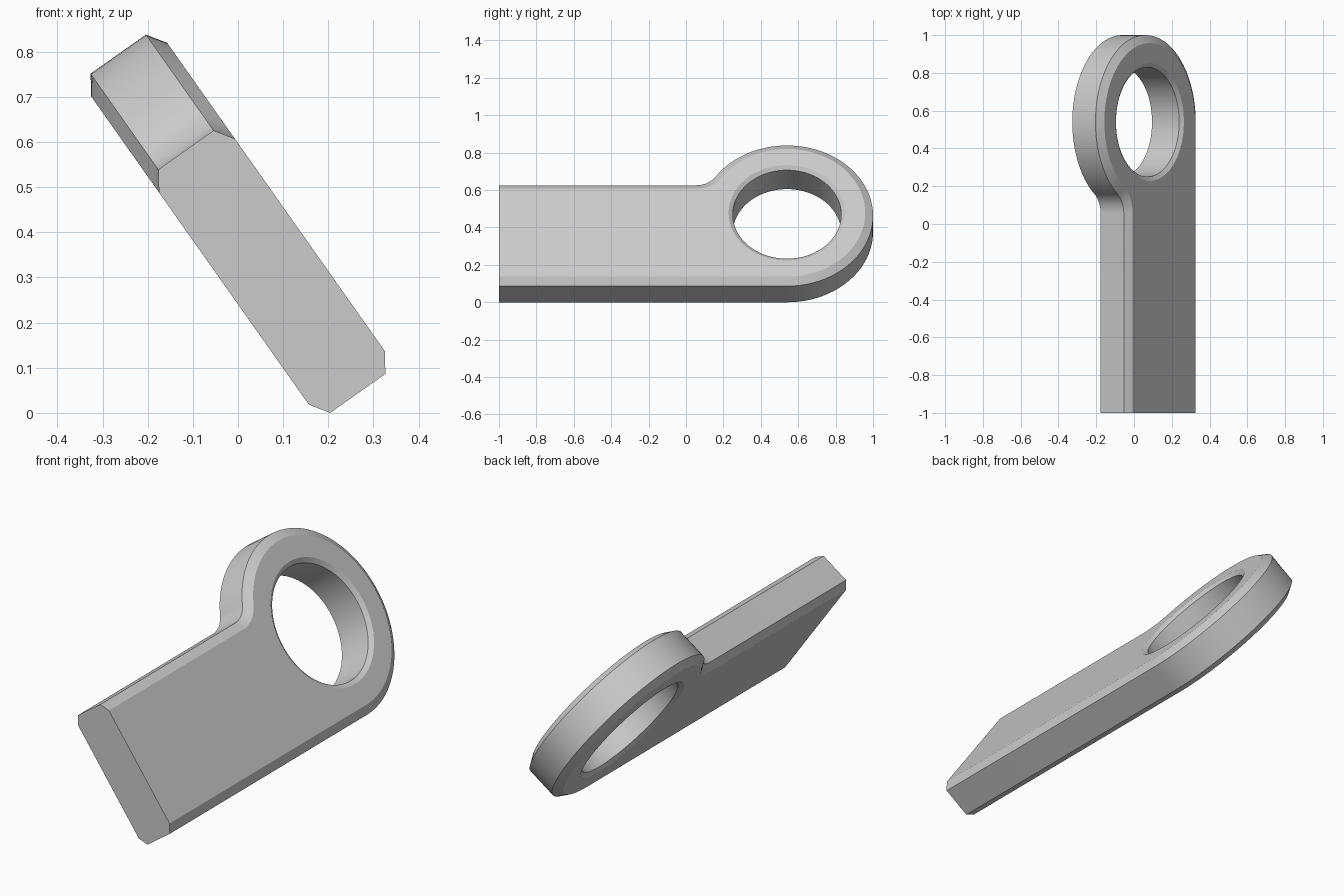
import bpy
import bmesh
from math import pi, cos, sin, atan2, sqrt
from mathutils import Vector

cube = bpy.data.objects.get("Cube")
if cube:
    bpy.data.objects.remove(cube)

# Dimensions in the plane of the tilted plate (y along it, u across it)
EYE_Y, EYE_R = 0.54, 0.46
HOLE_R, HOLE_CHAMFER = 0.29, 0.022
STEM_TOP, FRONT = 0.20, -1.0
HALF, CHAMFER_W, CHAMFER_D = 0.103, 0.042, 0.028
FILLET_Y = 0.055
FILLET_R = ((EYE_Y - FILLET_Y) ** 2 + STEM_TOP ** 2 - EYE_R ** 2) / (2 * (EYE_R - STEM_TOP))
TILT = atan2(0.817, 0.577)
ACROSS = Vector((-cos(TILT), 0, sin(TILT)))
NORMAL = Vector((sin(TILT), 0, cos(TILT)))


def place(y, u, n):
    return Vector((0, y, 0.419)) + ACROSS * u + NORMAL * n


def arc(cy, cu, r, a0, a1, steps):
    angles = [a0 + (a1 - a0) * i / steps for i in range(steps + 1)]
    return [(cy + r * cos(a), cu + r * sin(a)) for a in angles]


def outline(inset):
    """Stem, round eye and the fillet between them, moved inward by inset."""
    fillet_u = STEM_TOP + FILLET_R
    join = atan2(fillet_u, FILLET_Y - EYE_Y)
    pts = [(FRONT, inset - EYE_R)]
    pts += arc(EYE_Y, 0, EYE_R - inset, -pi / 2, join, 80)
    pts += arc(FILLET_Y, fillet_u, FILLET_R + inset, join - pi, -pi / 2, 16)[1:]
    pts.append((FRONT, STEM_TOP - inset))
    return pts


def hole(inset):
    return arc(EYE_Y, 0, HOLE_R - inset, 0, 2 * pi, 96)[:-1]


def wall(bm, profile, width, depth):
    """Chamfered wall following a closed profile; returns its two end loops."""
    levels = [(-HALF, width), (depth - HALF, 0), (HALF - depth, 0), (HALF, width)]
    loops = [[bm.verts.new(place(y, u, n)) for y, u in profile(w)] for n, w in levels]
    count = len(loops[0])
    for low, high in zip(loops, loops[1:]):
        for i in range(count):
            j = (i + 1) % count
            bm.faces.new((low[i], low[j], high[j], high[i]))
    return loops[0], loops[-1]


def loop_edges(bm, loop):
    return [bm.edges.get((a, b)) for a, b in zip(loop, loop[1:] + loop[:1])]


bm = bmesh.new()
# Outer rim and hole lining, each with chamfered edges
outer = wall(bm, outline, CHAMFER_W, CHAMFER_D)
inner = wall(bm, hole, -HOLE_CHAMFER, 0.015)
# Flat sides of the plate, around the hole
for rim, ring in zip(outer, inner):
    edges = loop_edges(bm, rim) + loop_edges(bm, ring)
    bmesh.ops.triangle_fill(bm, edges=edges, use_beauty=True)
# Flat cut at the front end: closes nothing more than the wall already spans
front = [f for f in bm.faces if all(abs(v.co.y - FRONT) < 1e-4 for v in f.verts)]
bmesh.ops.dissolve_faces(bm, faces=front)
bmesh.ops.recalc_face_normals(bm, faces=bm.faces)

mesh = bpy.data.meshes.new("eye_plate")
bm.to_mesh(mesh)
bm.free()
plate = bpy.data.objects.new("eye_plate", mesh)
bpy.context.collection.objects.link(plate)

# Plain grey finish
grey = bpy.data.materials.new("light_grey")
grey.use_nodes = True
colour = (0.6, 0.6, 0.6, 1)
grey.diffuse_color = colour
grey.node_tree.nodes["Principled BSDF"].inputs["Base Color"].default_value = colour
mesh.materials.append(grey)

# Smooth curves, sharp chamfer edges
bpy.ops.object.select_all(action="DESELECT")
plate.select_set(True)
bpy.context.view_layer.objects.active = plate
bpy.ops.object.shade_smooth_by_angle(angle=pi / 9)
